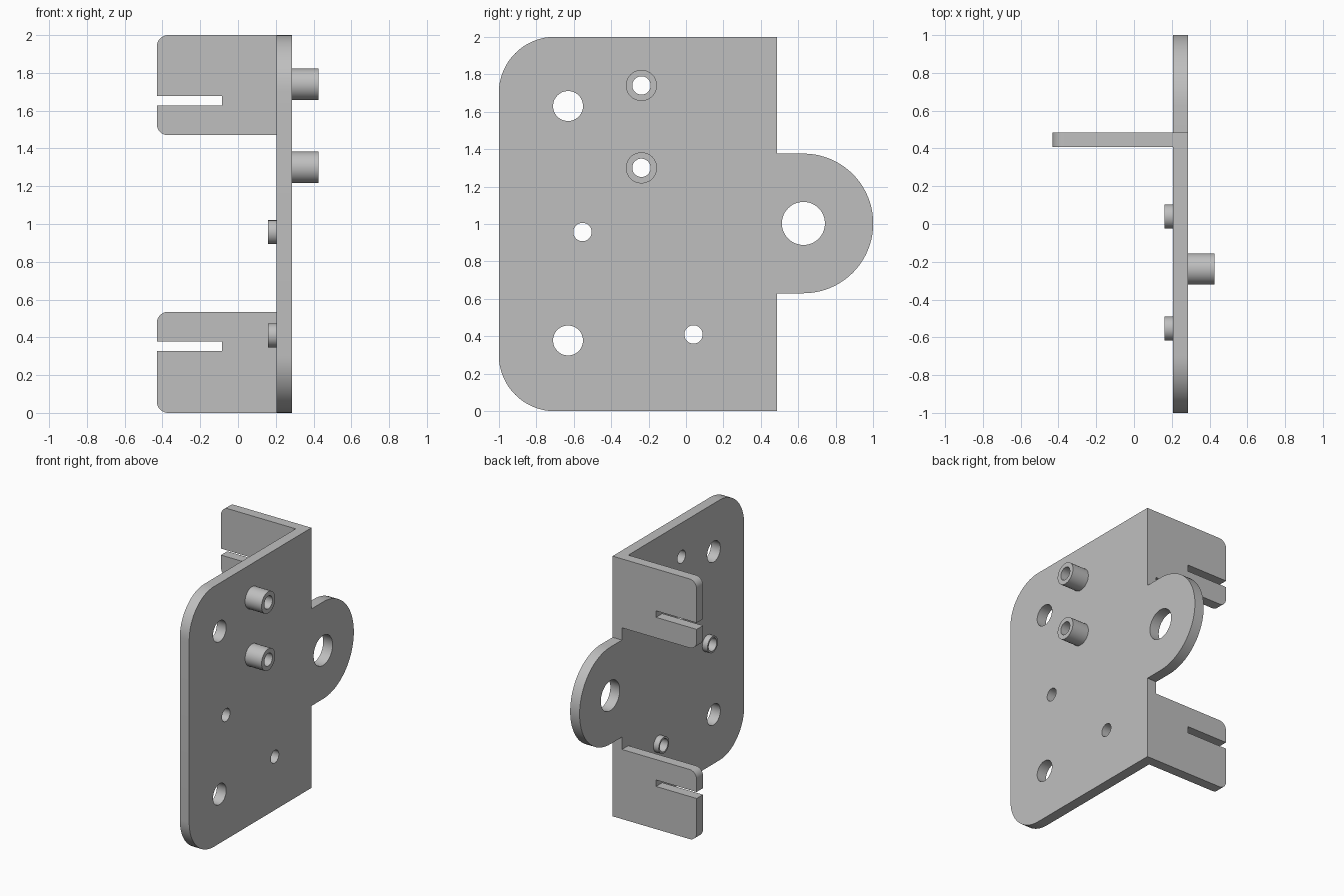
import bpy, bmesh
from math import sin, cos, radians, pi
from mathutils import Matrix

cube = bpy.data.objects.get("Cube")
if cube:
    bpy.data.objects.remove(cube, do_unlink=True)

# Single metal colour
GREY = (0.52, 0.52, 0.52, 1)
metal = bpy.data.materials.new("grey metal")
metal.use_nodes = True
metal.diffuse_color = GREY
metal.node_tree.nodes["Principled BSDF"].inputs["Base Color"].default_value = GREY

# Profile axes to model axes: the side plane extrudes along x, the front plane along y
SIDE = Matrix(((0, 0, 1), (1, 0, 0), (0, 1, 0))).to_4x4()
FRONT = Matrix(((1, 0, 0), (0, 0, -1), (0, 1, 0))).to_4x4()


def arc(cx, cy, r, start, end, n=16):
    angles = [radians(start + (end - start) * i / n) for i in range(n + 1)]
    return [(cx + r * cos(a), cy + r * sin(a)) for a in angles]


def circle(cx, cy, r, n=48):
    return arc(cx, cy, r, 0, 360, n)[:-1]


def extruded(name, loops, plane, low, high):
    """Fill an outline with holes and extrude it between two depths."""
    curve = bpy.data.curves.new(name + "_profile", "CURVE")
    curve.dimensions = "2D"
    curve.fill_mode = "BOTH"
    curve.extrude = (high - low) / 2
    for loop in loops:
        spline = curve.splines.new("POLY")
        spline.points.add(len(loop) - 1)
        for point, (u, v) in zip(spline.points, loop):
            point.co = (u, v, 0, 1)
        spline.use_cyclic_u = True
    obj = bpy.data.objects.new(name, curve)
    bpy.context.collection.objects.link(obj)
    bpy.ops.object.select_all(action="DESELECT")
    obj.select_set(True)
    bpy.context.view_layer.objects.active = obj
    bpy.ops.object.convert(target="MESH")
    obj = bpy.context.object
    mesh = obj.data
    bm = bmesh.new()
    bm.from_mesh(mesh)
    bmesh.ops.remove_doubles(bm, verts=bm.verts, dist=0.0001)
    bmesh.ops.transform(bm, matrix=plane, verts=bm.verts)
    middle = (low + high) / 2
    offset = (middle, 0, 0) if plane is SIDE else (0, middle, 0)
    bmesh.ops.translate(bm, vec=offset, verts=bm.verts)
    bmesh.ops.recalc_face_normals(bm, faces=bm.faces)
    bm.to_mesh(mesh)
    bm.free()
    mesh.materials.clear()
    mesh.materials.append(metal)
    bpy.ops.object.shade_smooth_by_angle(angle=radians(30))
    return obj


# Main dimensions
INNER, OUTER = 0.205, 0.285      # faces of the plate
BACK = 0.485                     # bend line
LUG_Y, LUG_Z, LUG_R = 0.627, 1.003, 0.373
BORE = 0.049
bosses = {"upper": (-0.238, 1.74), "lower": (-0.238, 1.30)}
collars = {"upper": (-0.553, 0.957), "lower": (0.04, 0.41)}

# Plate with rounded front corners and a round lug at the back
outline = [(BACK, 0), (BACK, LUG_Z - LUG_R)]
outline += arc(LUG_Y, LUG_Z, LUG_R, -90, 90, 40)
outline += [(BACK, LUG_Z + LUG_R), (BACK, 2)]
outline += arc(-0.7, 1.7, 0.3, 90, 180) + arc(-0.7, 0.3, 0.3, 180, 270)
holes = [circle(LUG_Y, LUG_Z, 0.115), circle(-0.63, 1.63, 0.08), circle(-0.63, 0.378, 0.08)]
holes += [circle(y, z, BORE) for y, z in [*bosses.values(), *collars.values()]]
extruded("plate", [outline] + holes, SIDE, INNER, OUTER)

# Hollow bosses on the outside and short collars on the inside
for place, (y, z) in bosses.items():
    extruded(place + "_boss", [circle(y, z, 0.083), circle(y, z, BORE)], SIDE, OUTER, 0.425)
for place, (y, z) in collars.items():
    extruded(place + "_collar", [circle(y, z, 0.063), circle(y, z, BORE)], SIDE, 0.16, INNER)

# Bent flanges with rounded free corners and an open slot
TIP, SLOT_END, R = -0.43, -0.085, 0.06
for name, bottom, top, slot in (("upper_flange", 1.47, 2, 1.628), ("lower_flange", 0, 0.535, 0.328)):
    shape = [(INNER, bottom), (INNER, top)]
    shape += arc(TIP + R, top - R, R, 90, 180, 8)
    shape += [(TIP, slot + 0.05), (SLOT_END, slot + 0.05), (SLOT_END, slot), (TIP, slot)]
    shape += arc(TIP + R, bottom + R, R, 180, 270, 8)
    extruded(name, [shape], FRONT, 0.408, BACK)
